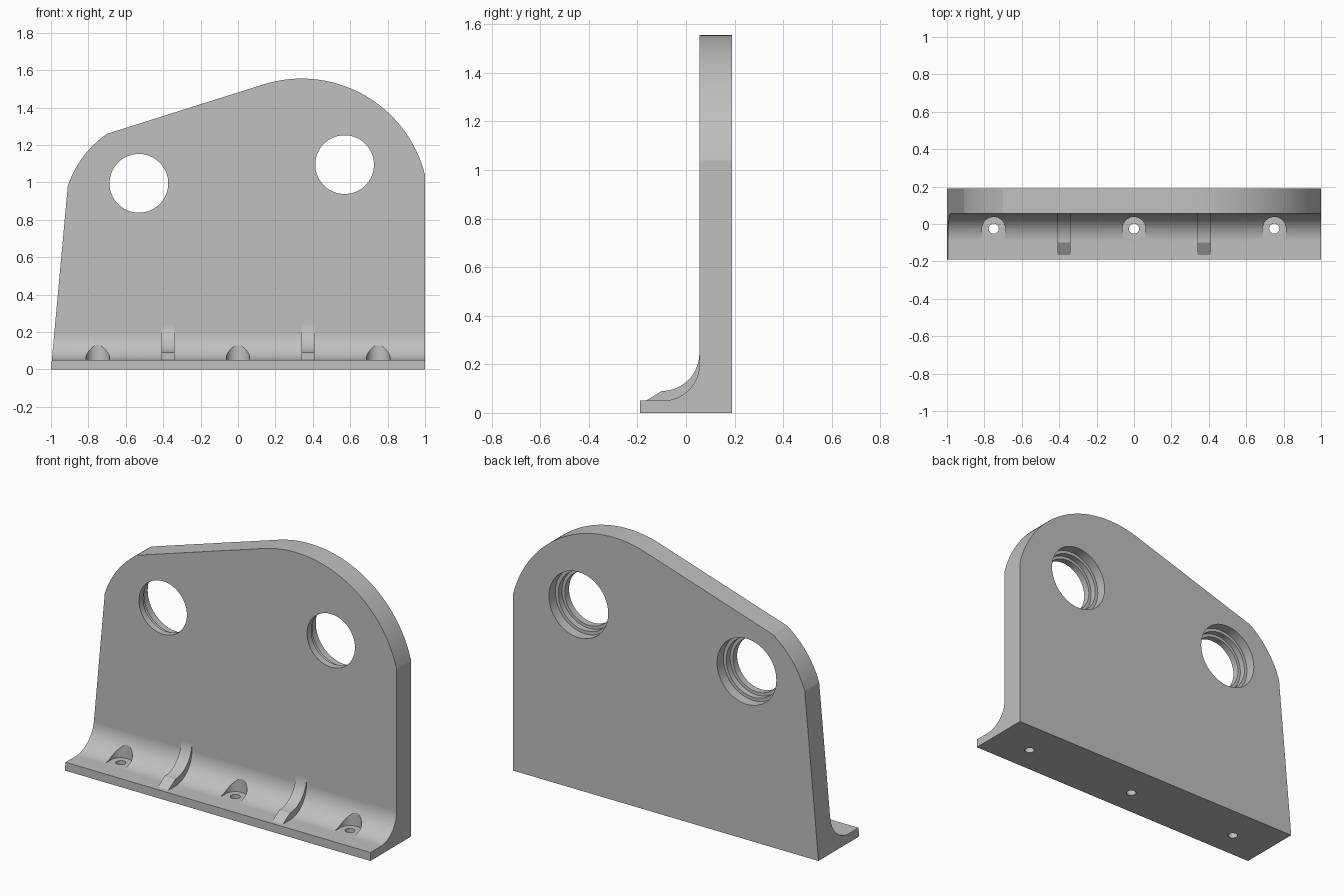
import bpy
import bmesh
from math import cos, sin, radians

if "Cube" in bpy.data.objects:
    bpy.data.objects.remove(bpy.data.objects["Cube"])

grey = bpy.data.materials.new("plain grey")
grey.diffuse_color = (0.527, 0.527, 0.527, 1)
grey.use_nodes = True
grey.node_tree.nodes["Principled BSDF"].inputs["Base Color"].default_value = grey.diffuse_color


def arc(cx, cy, r, a0, a1, n):
    """Points along an arc, angles in degrees."""
    return [(cx + r * cos(radians(a0 + (a1 - a0) * i / n)),
             cy + r * sin(radians(a0 + (a1 - a0) * i / n))) for i in range(n + 1)]


def circle(cx, cy, r, n=64):
    return arc(cx, cy, r, 0, 360, n)[:-1]


def prism(name, pts, axis, lo, hi):
    """Extrude a 2D profile along the given axis from lo to hi."""
    place = {"x": lambda a, b, t: (t, a, b),
             "y": lambda a, b, t: (a, t, b),
             "z": lambda a, b, t: (a, b, t)}[axis]
    bm = bmesh.new()
    low = [bm.verts.new(place(a, b, lo)) for a, b in pts]
    high = [bm.verts.new(place(a, b, hi)) for a, b in pts]
    bm.faces.new(low)
    bm.faces.new(high)
    for i in range(len(pts)):
        j = (i + 1) % len(pts)
        bm.faces.new((low[i], low[j], high[j], high[i]))
    bmesh.ops.recalc_face_normals(bm, faces=bm.faces)
    mesh = bpy.data.meshes.new(name)
    bm.to_mesh(mesh)
    bm.free()
    mesh.materials.append(grey)
    ob = bpy.data.objects.new(name, mesh)
    bpy.context.collection.objects.link(ob)
    return ob


def combine(target, tool, operation):
    """Apply a boolean and discard the tool."""
    mod = target.modifiers.new("cut", "BOOLEAN")
    mod.operation, mod.solver, mod.object = operation, "EXACT", tool
    bpy.context.view_layer.objects.active = target
    bpy.ops.object.modifier_apply(modifier=mod.name)
    bpy.data.objects.remove(tool)


# L-shaped section with a filleted inside corner
section = [(-0.19, 0), (0.19, 0), (0.19, 1.7), (0.055, 1.7)]
section += arc(-0.095, 0.20, 0.15, 0, -90, 16) + [(-0.19, 0.05)]
bracket = prism("bracket_plate", section, "x", -1.1, 1.1)

# Front outline: big round corner, sloping top, small round corner, tapered side
outline = [(-1, 0), (1, 0)]
outline += arc(0.34, 0.875, 0.68, 14, 107.4, 32)
outline += arc(-0.388, 0.807, 0.55, 124.6, 161.7, 12)
combine(bracket, prism("outline", outline, "y", -0.5, 0.5), "INTERSECT")

# Curved gussets across the fillet
gusset = [(0.1, 0.03), (-0.165, 0.03), (-0.165, 0.05)]
gusset += arc(-0.1, 0.245, 0.155, -90, 0, 16) + [(0.1, 0.245)]
for x in (-0.375, 0.375):
    combine(bracket, prism("gusset", gusset, "x", x - 0.035, x + 0.035), "UNION")

# Bearing holes, stepped wider towards the back
for x, z in ((-0.53, 0.995), (0.57, 1.095)):
    for r, y in ((0.157, -0.3), (0.175, 0.095), (0.194, 0.13)):
        combine(bracket, prism("bore", circle(x, z, r), "y", y, 0.4), "DIFFERENCE")

# Screw holes with open-fronted pockets
for x in (-0.75, 0, 0.75):
    pocket = arc(x, -0.025, 0.0625, 0, 180, 24)
    pocket += [(x - 0.0625, -0.12), (x + 0.0625, -0.12)]
    combine(bracket, prism("pocket", pocket, "z", 0.0505, 0.4), "DIFFERENCE")
    combine(bracket, prism("screw_hole", circle(x, -0.025, 0.027, 32), "z", -0.1, 0.4),
            "DIFFERENCE")

# Smooth the arcs, keep the flats flat
bpy.ops.object.select_all(action="DESELECT")
bracket.select_set(True)
bpy.context.view_layer.objects.active = bracket
bpy.ops.object.shade_smooth_by_angle(angle=radians(12))
weighted = bracket.modifiers.new("flat_faces", "WEIGHTED_NORMAL")
weighted.keep_sharp = True
